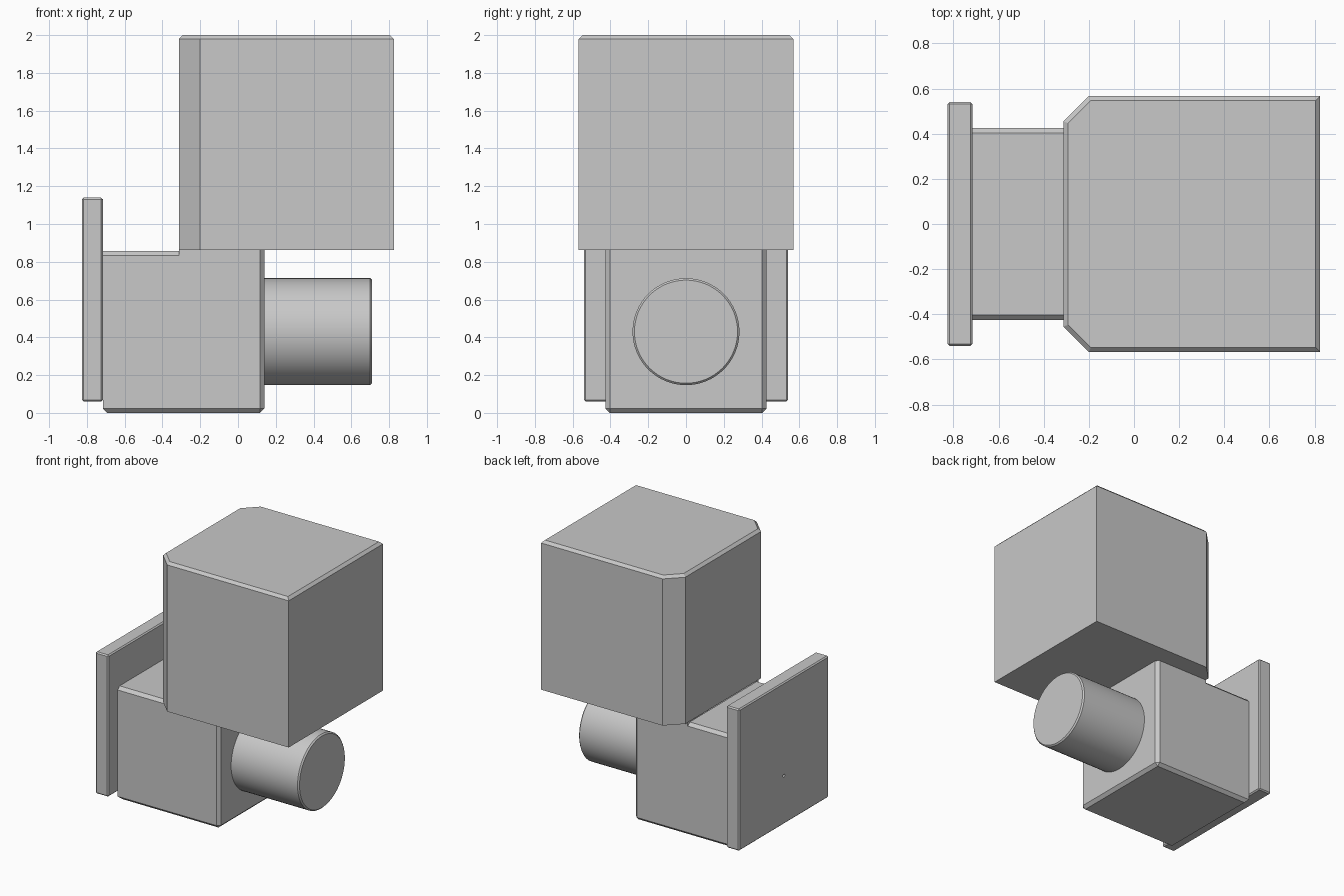
import bpy
import bmesh
from math import pi
from mathutils import Matrix

cube = bpy.data.objects.get("Cube")
if cube:
    bpy.data.objects.remove(cube, do_unlink=True)

# Single painted-metal colour
GREY = (0.58, 0.58, 0.58, 1.0)
metal = bpy.data.materials.new("light grey metal")
metal.use_nodes = True
metal.diffuse_color = GREY
metal.node_tree.nodes["Principled BSDF"].inputs["Base Color"].default_value = GREY


def finish(name, bm):
    bmesh.ops.recalc_face_normals(bm, faces=bm.faces)
    mesh = bpy.data.meshes.new(name)
    bm.to_mesh(mesh)
    bm.free()
    mesh.materials.append(metal)
    obj = bpy.data.objects.new(name, mesh)
    bpy.context.collection.objects.link(obj)
    return obj


def prism(bm, outline, low, high):
    """Extrude an x-y outline from z = low to z = high."""
    base = bm.faces.new([bm.verts.new((x, y, low)) for x, y in outline])
    top = bmesh.ops.extrude_face_region(bm, geom=[base], use_keep_orig=True)["geom"]
    verts = [v for v in top if isinstance(v, bmesh.types.BMVert)]
    bmesh.ops.translate(bm, verts=verts, vec=(0, 0, high - low))
    bmesh.ops.recalc_face_normals(bm, faces=bm.faces)


def rectangle(x0, x1, half):
    return [(x0, -half), (x1, -half), (x1, half), (x0, half)]


def chamfer(bm, width, rule):
    """Bevel the edges whose midpoint and direction satisfy the rule."""
    picked = []
    for e in bm.edges:
        a, b = e.verts
        if rule((a.co + b.co) / 2, (b.co - a.co).normalized()):
            picked.append(e)
    bmesh.ops.bevel(bm, geom=picked, offset=width, segments=1, affect='EDGES')


def bar(name, x0, x1, z, radius, edge=0.0, sides=64):
    """Cylinder along x, with an optional chamfer on the +x rim."""
    bm = bmesh.new()
    place = Matrix.Translation(((x0 + x1) / 2, 0, z)) @ Matrix.Rotation(pi / 2, 4, 'Y')
    bmesh.ops.create_cone(bm, cap_ends=True, segments=sides, radius1=radius,
                          radius2=radius, depth=x1 - x0, matrix=place)
    if edge:
        chamfer(bm, edge, lambda m, d: m.x > x1 - 0.001)
    return finish(name, bm)


PLATE_X, JOIN_X, BODY_X = -0.716, -0.313, 0.14
BODY_Y, BODY_TOP, AXIS_Z = 0.426, 0.857, 0.43

# Mounting plate with softened edges and a small centre hole
bm = bmesh.new()
prism(bm, rectangle(-0.826, PLATE_X, 0.54), 0.06, 1.14)
chamfer(bm, 0.009, lambda m, d: True)
plate = finish("mounting_plate", bm)

cutter = bar("centre_hole_cutter", -0.9, -0.75, AXIS_Z, 0.011, sides=24)
cutter.hide_render = True
cutter.hide_viewport = True
cutter.display_type = 'WIRE'
hole = plate.modifiers.new("centre hole", 'BOOLEAN')
hole.operation = 'DIFFERENCE'
hole.solver = 'EXACT'
hole.object = cutter

# Body, in two sections that meet under the edge of the housing
sections = {
    "body_plate_section": (PLATE_X, JOIN_X, BODY_TOP,
        lambda m, d: (abs(d.x) > 0.9) or (m.x < PLATE_X + 0.01 and m.z < 0.01)),
    "body_shaft_section": (JOIN_X, BODY_X, 0.862,
        lambda m, d: (abs(d.x) > 0.9 and m.z < 0.01)
        or (m.x > BODY_X - 0.01 and m.z < 0.6)),
}
for name, (x0, x1, top, rule) in sections.items():
    bm = bmesh.new()
    prism(bm, rectangle(x0, x1, BODY_Y), 0.0, top)
    chamfer(bm, 0.023, rule)
    # Open the hidden joint between the sections
    joint = [f for f in bm.faces if all(abs(v.co.x - JOIN_X) < 0.001 for v in f.verts)]
    bmesh.ops.delete(bm, geom=joint, context='FACES')
    finish(name, bm)

# Large upper housing with two cut corners and a chamfered top rim
bm = bmesh.new()
half = [(0.825, 0.568), (-0.2, 0.568), (JOIN_X, 0.455)]
outline = half + [(x, -y) for x, y in reversed(half)]
prism(bm, outline, 0.862, 2.0)
chamfer(bm, 0.02, lambda m, d: m.z > 1.99)
finish("upper_housing", bm)

# Round output shaft
shaft = bar("output_shaft", BODY_X - 0.02, 0.71, AXIS_Z, 0.283, edge=0.01)
bpy.ops.object.select_all(action='DESELECT')
shaft.select_set(True)
bpy.context.view_layer.objects.active = shaft
bpy.ops.object.shade_smooth_by_angle(angle=pi / 6)
